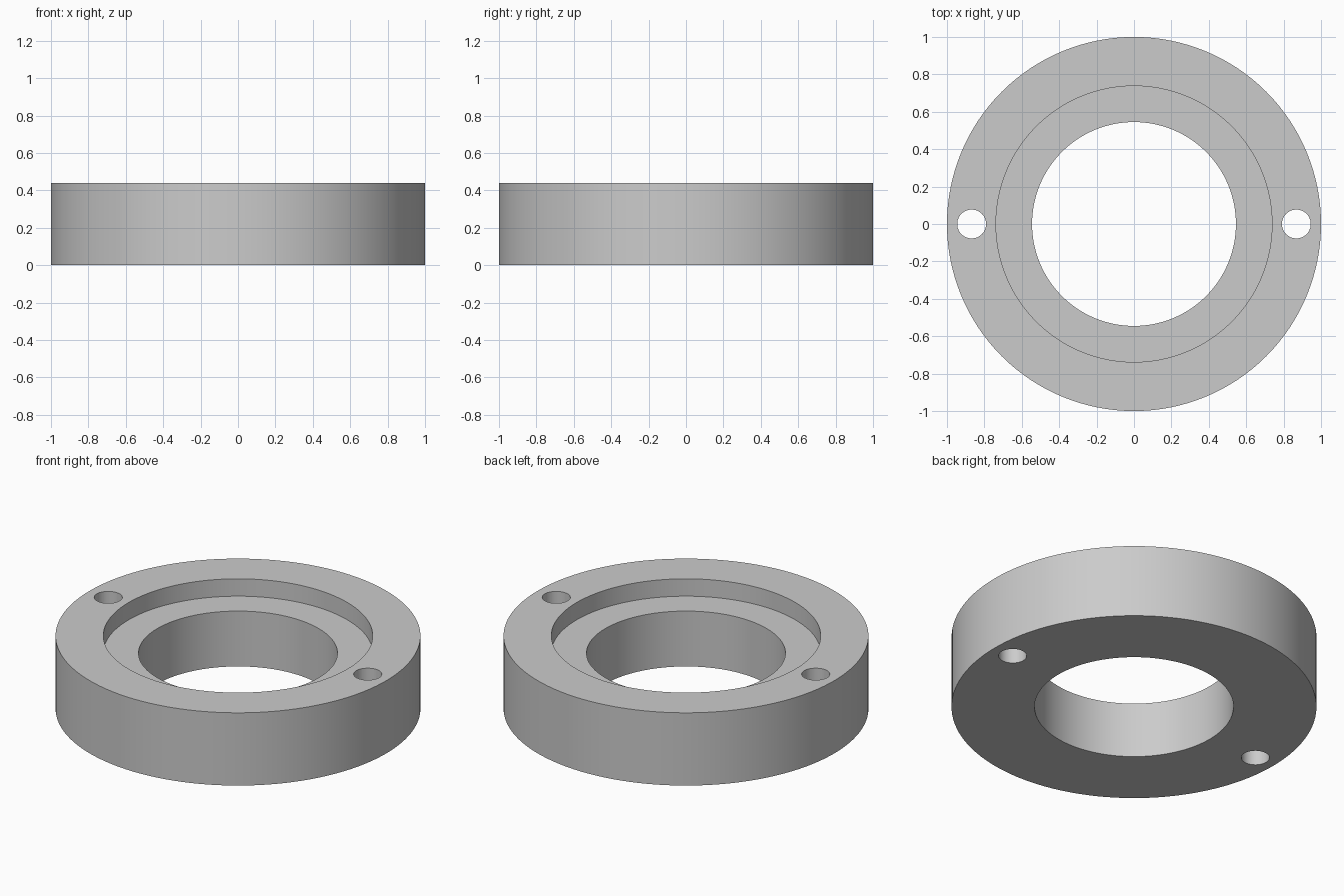
import bpy, bmesh, math

if "Cube" in bpy.data.objects:
    bpy.data.objects.remove(bpy.data.objects["Cube"])

SEGMENTS = 128
HEIGHT = 0.44
RECESS_Z = HEIGHT - 0.105

grey = bpy.data.materials.new("plain grey")
grey.diffuse_color = (0.6, 0.6, 0.6, 1)
grey.use_nodes = True
grey.node_tree.nodes["Principled BSDF"].inputs["Base Color"].default_value = grey.diffuse_color


def lathe(name, profile):
    """Revolve a closed (radius, height) profile around z."""
    bm = bmesh.new()
    rings = []
    for i in range(SEGMENTS):
        a = 2 * math.pi * i / SEGMENTS
        rings.append([bm.verts.new((r * math.cos(a), r * math.sin(a), z)) for r, z in profile])
    n = len(profile)
    for i in range(SEGMENTS):
        p, q = rings[i], rings[(i + 1) % SEGMENTS]
        for k in range(n):
            m = (k + 1) % n
            bm.faces.new((p[k], q[k], q[m], p[m]))
    bmesh.ops.recalc_face_normals(bm, faces=bm.faces)
    mesh = bpy.data.meshes.new(name)
    bm.to_mesh(mesh)
    bm.free()
    obj = bpy.data.objects.new(name, mesh)
    bpy.context.collection.objects.link(obj)
    mesh.materials.append(grey)
    return obj


# Ring with a stepped bore: wide recess on top, narrower hole through
ring = lathe("flange_ring", [
    (0.545, 0), (1.0, 0), (1.0, HEIGHT),
    (0.738, HEIGHT), (0.738, RECESS_Z), (0.545, RECESS_Z)])

# Two bolt holes drilled right through
cutters = []
for side in (-1, 1):
    bpy.ops.mesh.primitive_cylinder_add(
        vertices=48, radius=0.077, depth=1, location=(side * 0.868, 0, HEIGHT / 2))
    cutter = bpy.context.object
    cutter.name = "bolt_hole_cutter"
    cutter.hide_render = True
    cutter.data.materials.append(grey)
    cutters.append(cutter)
    mod = ring.modifiers.new("bolt_hole", 'BOOLEAN')
    mod.operation = 'DIFFERENCE'
    mod.solver = 'EXACT'
    mod.object = cutter

bpy.ops.object.select_all(action='DESELECT')
ring.select_set(True)
bpy.context.view_layer.objects.active = ring
for mod in list(ring.modifiers):
    bpy.ops.object.modifier_apply(modifier=mod.name)
for cutter in cutters:
    bpy.data.objects.remove(cutter, do_unlink=True)

# Round walls smooth, rims sharp
bpy.ops.object.shade_smooth_by_angle(angle=math.radians(30))
